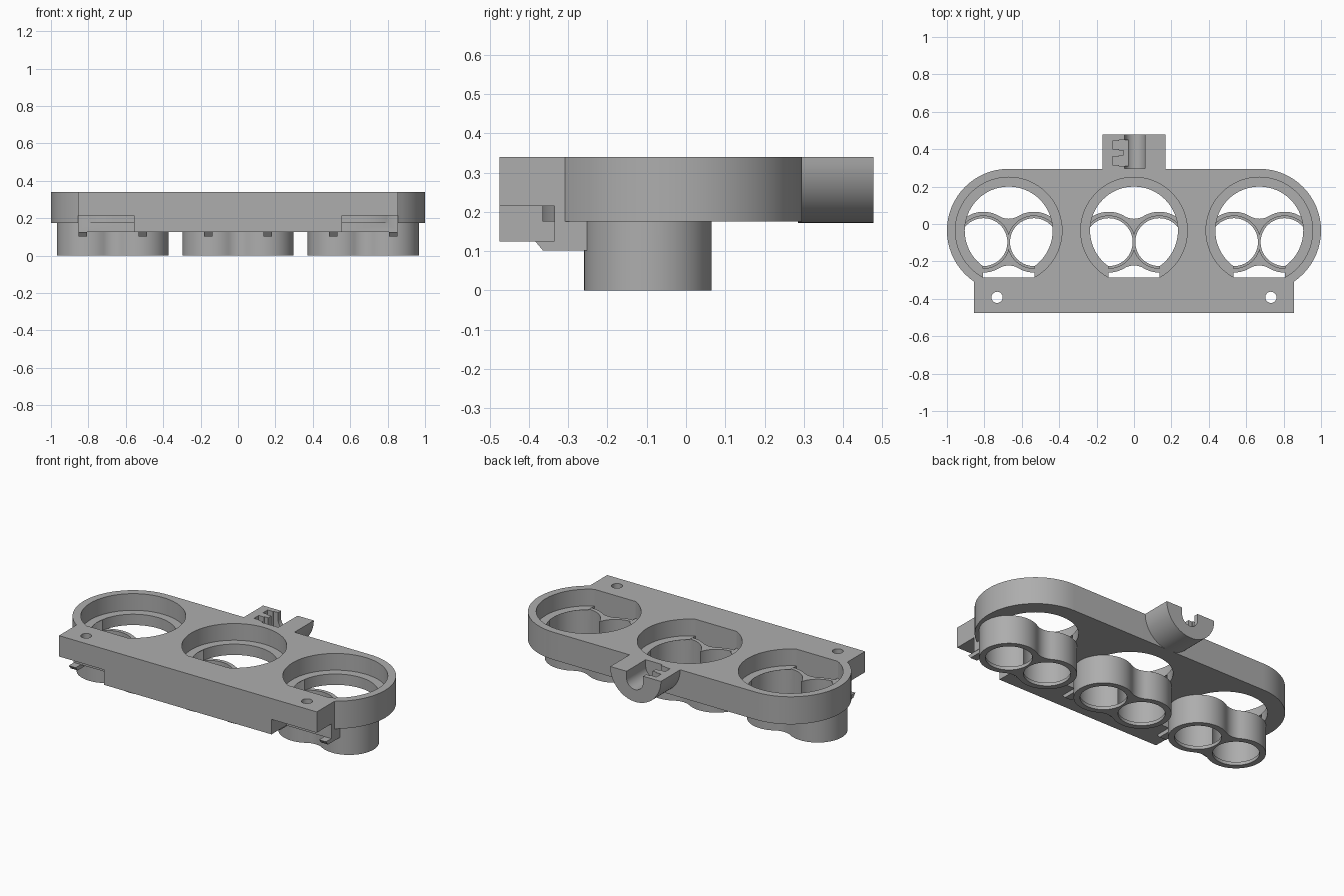
import bpy, bmesh, math
from mathutils import Matrix

cube = bpy.data.objects.get("Cube")
if cube:
    bpy.data.objects.remove(cube, do_unlink=True)

grey = bpy.data.materials.new("plain grey")
grey.use_nodes = True
colour = (0.42, 0.42, 0.42, 1)
grey.diffuse_color = colour
grey.node_tree.nodes["Principled BSDF"].inputs["Base Color"].default_value = colour

BAYS = (-0.67, 0, 0.67)
MID = -0.035          # y of the round bays
CUP_Y, CUP_X = -0.097, 0.135


def arc(cx, cy, r, a, b, n=32):
    """Points on an arc from angle a to b, in degrees."""
    angles = [math.radians(a + (b - a) * i / n) for i in range(n + 1)]
    return [(cx + r * math.cos(t), cy + r * math.sin(t)) for t in angles]


def prism(name, pts, low, high, axis="z"):
    """Extrude a profile: (x, y) along z, (y, z) along x, or (x, z) along y."""
    place = {"z": lambda p: (p[0], p[1], low),
             "x": lambda p: (low, p[0], p[1]),
             "y": lambda p: (p[0], low, p[1])}[axis]
    shift = {"z": (0, 0, 1), "x": (1, 0, 0), "y": (0, 1, 0)}[axis]
    bm = bmesh.new()
    face = bm.faces.new([bm.verts.new(place(p)) for p in pts])
    out = bmesh.ops.extrude_face_region(bm, geom=[face])
    moved = [v for v in out["geom"] if isinstance(v, bmesh.types.BMVert)]
    bmesh.ops.translate(bm, verts=moved, vec=[s * (high - low) for s in shift])
    bmesh.ops.recalc_face_normals(bm, faces=bm.faces)
    mesh = bpy.data.meshes.new(name)
    bm.to_mesh(mesh)
    bm.free()
    mesh.materials.append(grey)
    obj = bpy.data.objects.new(name, mesh)
    bpy.context.collection.objects.link(obj)
    return obj


def box(name, x0, x1, y0, y1, z0, z1):
    return prism(name, [(x0, y0), (x1, y0), (x1, y1), (x0, y1)], z0, z1)


def disc(name, x, y, r, z0, z1, n=64):
    return prism(name, arc(x, y, r, 0, 360, n)[:-1], z0, z1)


def combine(target, others, operation):
    """Apply booleans and remove the helper solids."""
    for other in others:
        other.hide_render = True
        mod = target.modifiers.new("combine", "BOOLEAN")
        mod.operation, mod.solver, mod.object = operation, "EXACT", other
        bpy.context.view_layer.objects.active = target
        bpy.ops.object.modifier_apply(modifier=mod.name)
        bpy.data.objects.remove(other, do_unlink=True)


# Rounded plate with the stepped front rail
outline = arc(0.67, MID, 0.33, -90, 90) + arc(-0.67, MID, 0.33, 90, 270)
plate = prism("plate", outline, 0.175, 0.34)
combine(plate, [
    box("rail_top", -0.855, 0.855, -0.475, -0.29, 0.215, 0.34),
    box("rail_middle", -0.555, 0.555, -0.475, -0.288, 0.125, 0.3),
    box("rail_back", -0.855, 0.855, -0.335, -0.286, 0.125, 0.29),
], "UNION")

# Stepped bays with a flat front wall, and the screw holes
cutters = []
for x in BAYS:
    a = math.degrees(math.asin(0.25 / 0.285))
    bay = arc(x, MID, 0.285, -a, 180 + a, 64)
    cutters += [prism("bay_cut", bay, 0.24, 0.4),
                disc("through_cut", x, MID, 0.235, 0.1, 0.3),
                box("gap_cut", x - 0.137, x + 0.137, -0.285, -0.15, 0.05, 0.3)]
    # Bores pass through the ledge
    for s in (-1, 1):
        cutters.append(disc("ledge_bore", x + s * CUP_X, CUP_Y, 0.14, 0.1, 0.239, 48))
for s in (-1, 1):
    cutters.append(disc("screw_cut", s * 0.732, -0.392, 0.03, 0.1, 0.4, 24))
combine(plate, cutters, "DIFFERENCE")

# Twin cups: two rings blended by a waist
fillet, height = 0.099, 0.224
turn = math.degrees(math.atan2(height, -CUP_X))
side = 180 - turn
parts = [plate]
for label, x in zip(("right", "middle", "left"), BAYS):
    shape = arc(x + CUP_X, CUP_Y, 0.1625, -turn, turn, 40)
    shape += arc(x, CUP_Y + height, fillet, -side, side - 180, 12)[1:-1]
    shape += arc(x - CUP_X, CUP_Y, 0.1625, 180 - turn, 180 + turn, 40)
    shape += arc(x, CUP_Y - height, fillet, 180 - side, side, 12)[1:-1]
    cup = prism(label + "_twin_cup", shape, 0, 0.239)
    cuts = [box("back_cut", x - 0.4, x + 0.4, -0.07, 0.3, 0.175, 0.5)]
    for s in (-1, 1):
        cuts += [disc("bore", x + s * CUP_X, CUP_Y, 0.128, -0.1, 0.3),
                 disc("wide_bore", x + s * CUP_X, CUP_Y, 0.14, 0.02, 0.3)]
    combine(cup, cuts, "DIFFERENCE")
    parts.append(cup)
    # Chamfered brackets joining cup and rail
    for s, hand in ((-1, "right"), (1, "left")):
        rib = [(-0.385, 0.126), (-0.365, 0.102), (-0.238, 0.102),
               (-0.238, 0.2), (-0.33, 0.2), (-0.33, 0.126)]
        ends = sorted((x + s * 0.137, x + s * 0.183))
        parts.append(prism(f"{label}_{hand}_bracket", rib, *ends, axis="x"))

# Half-round rear clip with a groove and side pockets
clip = prism("rear_clip", arc(0, 0.34, 0.168, 180, 360), 0.285, 0.478, axis="y")
groove = [(-0.05, 0.4)] + arc(0.005, 0.30, 0.055, 180, 360, 20) + [(0.06, 0.4)]
combine(clip, [
    prism("groove_cut", groove, 0.296, 0.6, axis="y"),
    box("pocket_a", -0.115, -0.03, 0.40, 0.445, 0.25, 0.4),
    box("pocket_b", -0.115, -0.03, 0.315, 0.36, 0.25, 0.4),
    box("pocket_link", -0.08, -0.03, 0.31, 0.45, 0.25, 0.4),
], "DIFFERENCE")
parts.append(clip)
# Small tooth between the pockets
parts.append(box("clip_tooth", -0.09, -0.055, 0.365, 0.395, 0.24, 0.34))

for obj in parts:
    bpy.ops.object.select_all(action="DESELECT")
    obj.select_set(True)
    bpy.context.view_layer.objects.active = obj
    bpy.ops.object.shade_smooth_by_angle(angle=math.radians(30))
